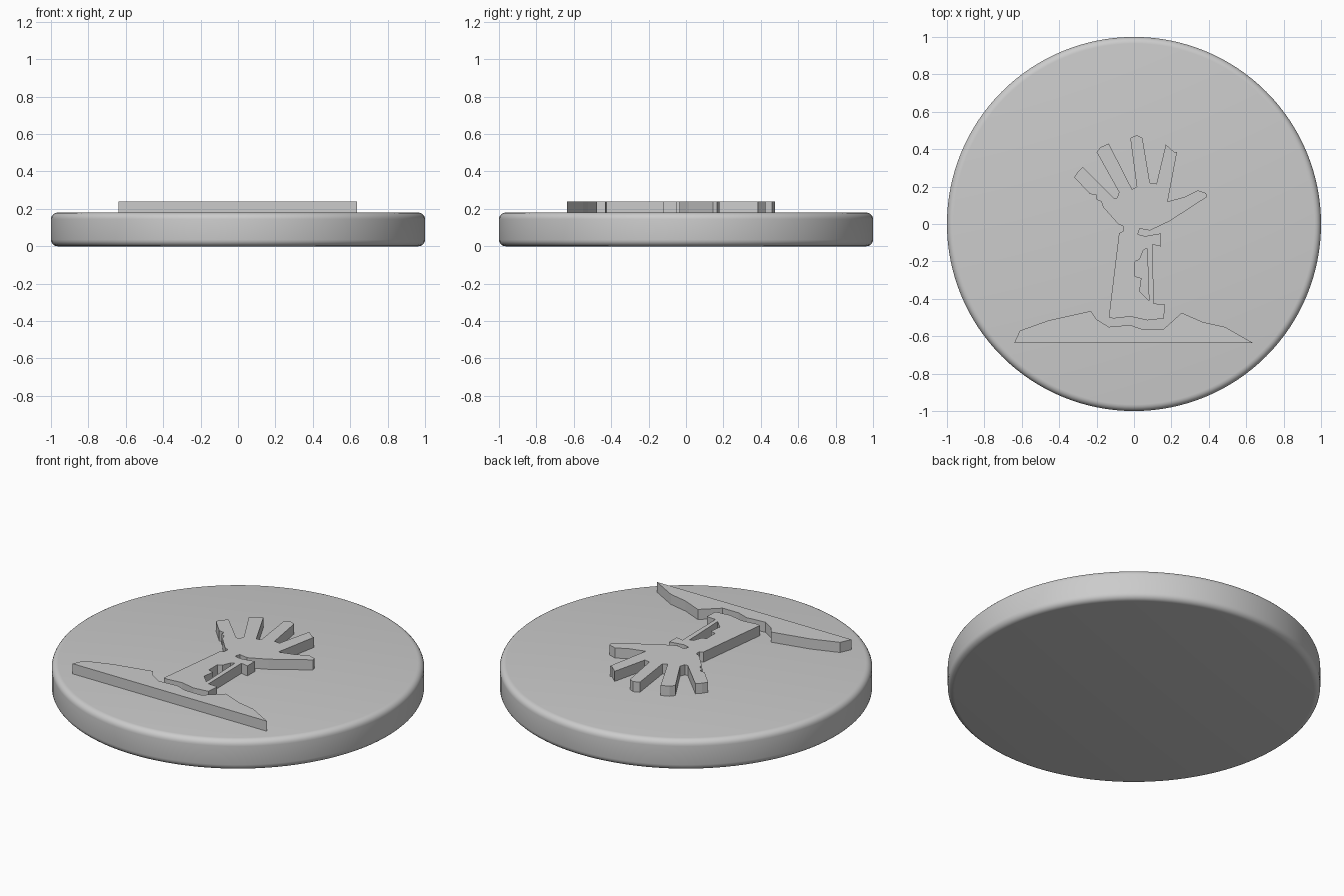
import bpy
import bmesh
from mathutils import Vector

DISC_HEIGHT = 0.18
RELIEF_TOP = 0.24
EDGE_ROUND = 0.035
UNIT = 0.01  # outlines below are written in hundredths

default_cube = bpy.data.objects.get("Cube")
if default_cube:
    bpy.data.objects.remove(default_cube, do_unlink=True)


def make_material(name, colour):
    material = bpy.data.materials.new(name)
    material.use_nodes = True
    material.diffuse_color = colour
    shader = next(node for node in material.node_tree.nodes if node.type == "BSDF_PRINCIPLED")
    shader.inputs["Base Color"].default_value = colour
    shader.inputs["Roughness"].default_value = 0.6
    return material


grey = make_material("plain grey", (0.6, 0.6, 0.6, 1))


def select_only(obj):
    bpy.ops.object.select_all(action="DESELECT")
    obj.select_set(True)
    bpy.context.view_layer.objects.active = obj


def make_relief(name, *outlines):
    """Raise a flat plate from closed outlines; inner outlines become holes."""
    curve = bpy.data.curves.new(name, "CURVE")
    curve.dimensions = "2D"
    curve.fill_mode = "BOTH"
    bottom = DISC_HEIGHT - UNIT
    curve.extrude = (RELIEF_TOP - bottom) / 2
    for outline in outlines:
        spline = curve.splines.new("POLY")
        spline.points.add(len(outline) - 1)
        for point, (x, y) in zip(spline.points, outline):
            point.co = (x * UNIT, y * UNIT, 0, 1)
        spline.use_cyclic_u = True
    obj = bpy.data.objects.new(name, curve)
    bpy.context.collection.objects.link(obj)
    obj.location.z = (RELIEF_TOP + bottom) / 2
    select_only(obj)
    bpy.ops.object.convert(target="MESH")
    obj = bpy.context.object
    obj.data.materials.clear()
    obj.data.materials.append(grey)
    bpy.ops.object.shade_flat()
    return obj


# Round base with softened rims
bpy.ops.mesh.primitive_cylinder_add(
    vertices=128, radius=1, depth=DISC_HEIGHT, location=(0, 0, DISC_HEIGHT / 2))
disc = bpy.context.object
disc.name = "disc_base"
disc.data.materials.append(grey)
mesh = bmesh.new()
mesh.from_mesh(disc.data)
rims = [edge for edge in mesh.edges
        if abs(edge.verts[0].co.z - edge.verts[1].co.z) < UNIT]
bmesh.ops.bevel(mesh, geom=rims, offset=EDGE_ROUND, segments=5,
                profile=0.5, affect="EDGES")
mesh.to_mesh(disc.data)
mesh.free()
select_only(disc)
bpy.ops.object.shade_smooth_by_angle()

# Hand: forearm, thumb and fingers joined into one outline
forearm = [
    (-23.5, 16), (-20, 15.5), (-20, 13), (-17.5, 12), (-16.5, 9), (-8.5, 0),
    (-6, -1), (-6, -4), (-8, -5), (-13.5, -50), (-11, -50.5), (-2, -49.5),
    (7, -51.5), (16, -50.5), (16.5, -43), (10.5, -42.5), (10, -11),
    (14.5, -12), (14.5, -5), (6, -6.5), (2, -5.5), (3, -2.5), (8.5, -3.5),
]
thumb = [(19, 1.5), (39, 14.5), (38.5, 16.5), (34, 18), (27, 14.5), (18, 12)]
index_finger = [(23, 38.5), (21.5, 38.5), (17, 42.5), (12, 21.5), (8.5, 22)]
middle_finger = [(4.5, 46), (1.5, 47.5), (-2, 46), (1.5, 20), (-1, 18.5)]
ring_finger = [(-13.5, 43), (-18, 41), (-20, 38.5), (-8, 17), (-9, 14), (-11, 14)]
little_finger = [(-27.5, 30.5), (-30, 28), (-32, 25)]
wrist_slot = [(7, -13), (8, -41), (3, -36), (4, -29), (0.5, -28),
              (0.5, -20), (3, -19), (5, -14)]
hand = forearm + thumb + index_finger + middle_finger + ring_finger + little_finger
make_relief("reaching_hand", hand, wrist_slot)

# Mound of earth below the hand
mound = [
    (-64, -63.5), (-61, -57), (-45.5, -51.5), (-23, -46.5), (-20, -51),
    (-13.5, -55), (-2, -54), (5, -56.5), (15.5, -56.5), (25.5, -47.5),
    (37, -52.5), (48.5, -55), (63.5, -63.5),
]
make_relief("earth_mound", mound)
